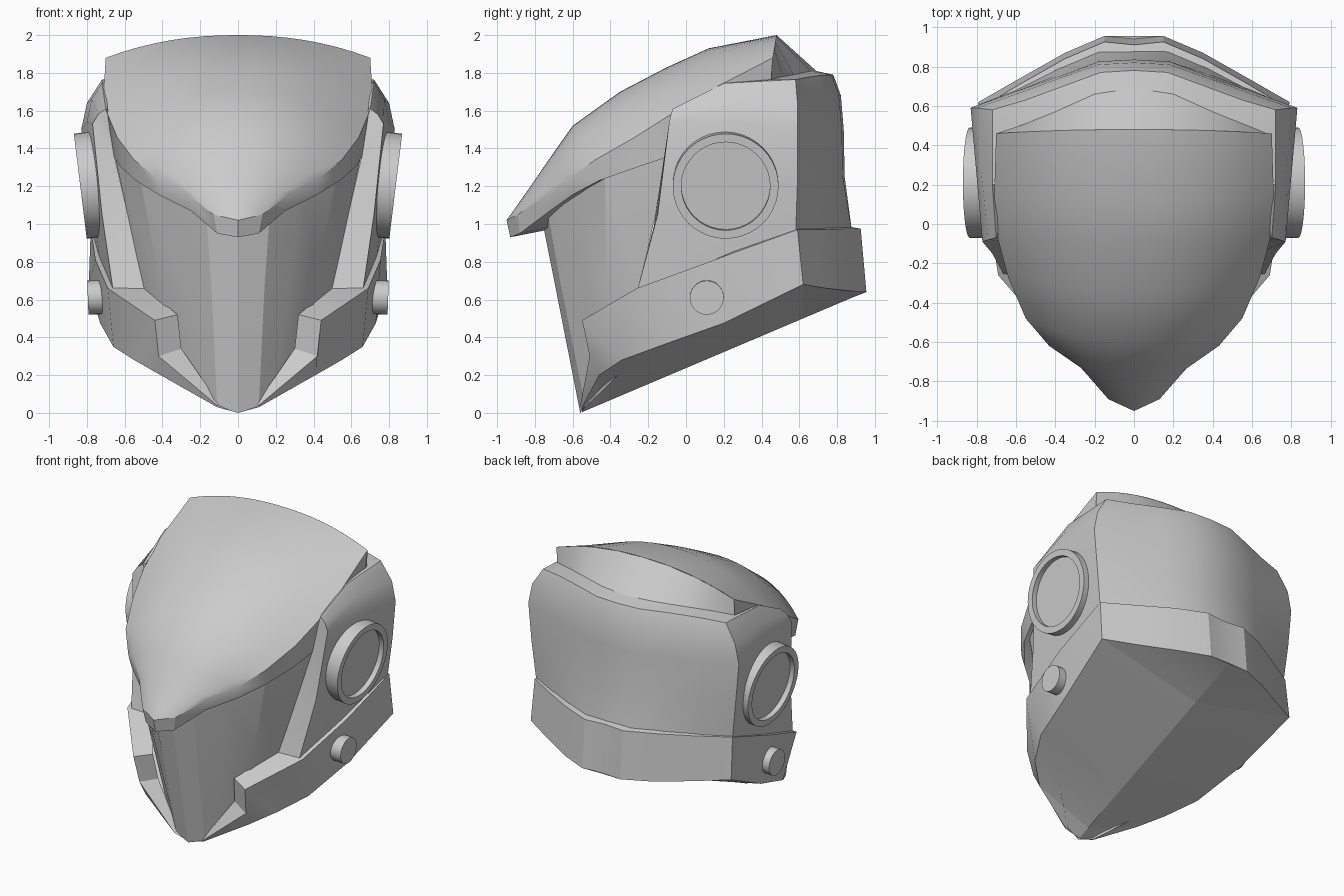
import bpy, bmesh
from math import sin, cos, pi, radians


def finish(name, bm, angle=28):
    bmesh.ops.remove_doubles(bm, verts=bm.verts, dist=0.0005)
    bmesh.ops.recalc_face_normals(bm, faces=bm.faces)
    me = bpy.data.meshes.new(name)
    bm.to_mesh(me)
    bm.free()
    ob = bpy.data.objects.new(name, me)
    bpy.context.collection.objects.link(ob)
    bpy.ops.object.select_all(action='DESELECT')
    ob.select_set(True)
    bpy.context.view_layer.objects.active = ob
    bpy.ops.object.shade_smooth_by_angle(angle=radians(angle))
    return ob


def skin(bm, rows, closed=False):
    """Join neighbouring rows of points with quads."""
    vs = [[bm.verts.new(p) for p in r] for r in rows]
    n = len(vs[0])
    for a, b in zip(vs, vs[1:]):
        for i in range(n if closed else n - 1):
            j = (i + 1) % n
            bm.faces.new((a[i], a[j], b[j], b[i]))


def half_loft(name, rows, angle=28):
    """Skin rows that run from the centre line outward, mirrored over x."""
    bm = bmesh.new()
    skin(bm, [[(-x, y, z) for x, y, z in reversed(r)] + list(r) for r in rows])
    bmesh.ops.dissolve_degenerate(bm, dist=0.0005, edges=bm.edges)
    return finish(name, bm, angle)


def lathe(name, side, centre, tilt, profile, n=40):
    """Turned part on the side of the head; profile is (radius, depth)."""
    t = radians(tilt)
    cx, cy, cz = centre
    rows = []
    for r, h in profile:
        ring = []
        for i in range(n):
            a = 2 * pi * i / n
            u = r * cos(a)
            ring.append((side * (cx + h * cos(t) + u * sin(t)),
                         cy + r * sin(a), cz - h * sin(t) + u * cos(t)))
        rows.append(ring)
    bm = bmesh.new()
    skin(bm, rows, closed=True)
    finish(name, bm)


# Crown: centre profile (y, z), outer edge and brow lip under it
centre = [(-.95, 1.02), (-.90, 1.09), (-.83, 1.19), (-.72, 1.35), (-.60, 1.52),
          (-.35, 1.70), (-.10, 1.83), (.12, 1.93), (.48, 2.0)]
edge = [(0, -.95, 1.02), (.13, -.89, 1.05), (.27, -.73, 1.16), (.43, -.62, 1.24),
        (.55, -.48, 1.34), (.64, -.27, 1.46), (.69, -.08, 1.58), (.71, .15, 1.72),
        (.70, .46, 1.88)]
lip = [(0, -.93, .93), (.11, -.88, .95), (.25, -.72, 1.07), (.42, -.60, 1.155),
       (.54, -.46, 1.23), (.62, -.26, 1.30), (.66, -.08, 1.36), (.67, .15, 1.60),
       (.69, .45, 1.76)]
rows = []
for (cy, cz), (ex, ey, ez), (lx, ly, lz) in zip(centre, edge, lip):
    row = []
    for k in range(9):
        s = k / 8
        w = s ** 2.2
        row.append((ex * s, cy + (ey - cy) * w, cz + (ez - cz) * w))
    row += [(lx, ly, lz), (lx * .8, .2 + (ly - .2) * .82, lz + .04)]
    rows.append(row)
half_loft("crown", rows)

# Rear slope of the crown
base = [(0, .69, 1.81), (.20, .66, 1.81), (.40, .57, 1.79), (.55, .51, 1.78), (.70, .45, 1.765)]
rim = [(x, .48 - .02 * (x / .7) ** 2.2, 2 - .12 * (x / .7) ** 2.2) for x, y, z in base]
half_loft("crown_back", [rim, base])

# Back shell wrapping into the ear panels: back centre -> corner -> side -> front edge
shell = [
    base + [(.70, .20, 1.74), (.69, -.05, 1.61), (.66, -.05, 1.50)],
    [(0, .78, 1.79), (.17, .77, 1.79), (.36, .70, 1.785), (.55, .63, 1.775), (.72, .58, 1.765),
     (.72, .20, 1.745), (.70, -.07, 1.61), (.66, -.07, 1.48)],
    [(0, .82, 1.68), (.18, .81, 1.68), (.38, .74, 1.67), (.60, .66, 1.66), (.80, .59, 1.64),
     (.775, .25, 1.66), (.74, -.08, 1.58), (.66, -.09, 1.42)],
    [(0, .835, 1.50), (.18, .825, 1.50), (.38, .75, 1.50), (.61, .67, 1.50), (.83, .59, 1.50),
     (.80, .25, 1.54), (.77, -.09, 1.53), (.65, -.10, 1.34)],
    [(0, .84, 1.25), (.18, .83, 1.25), (.38, .76, 1.25), (.60, .68, 1.24), (.805, .59, 1.23),
     (.775, .23, 1.18), (.72, -.15, 1.05), (.57, -.17, .99)],
    [(0, .88, .95), (.17, .88, .95), (.36, .80, .95), (.57, .69, .94), (.77, .58, .93),
     (.73, .20, .79), (.66, -.26, .64), (.485, -.26, .64)],
]
half_loft("back_and_ear_shell", shell, 24)

# Face plate with a flat middle strip, ending in the pointed chin
face = [
    [(0, -.77, 1.06), (.17, -.735, 1.08), (.34, -.61, 1.20), (.53, -.43, 1.30), (.66, -.08, 1.40)],
    [(0, -.69, .66), (.14, -.66, .66), (.27, -.56, .66), (.41, -.42, .66), (.50, -.25, .66)],
    [(0, -.56, 0), (.11, -.535, .03), (.20, -.46, .10), (.33, -.36, .20), (.42, -.20, .30)],
]
half_loft("face_plate", face, 20)

# Jaw guard: from the back centre round to the chin prongs
inner = [(0, .84, .99), (.15, .84, .99), (.33, .76, .99), (.53, .66, .985), (.70, .54, .98),
         (.64, .15, .81), (.49, -.25, .66), (.32, -.50, .52), (.30, -.47, .34), (.10, -.53, .05)]
top = [(0, .91, .975), (.15, .925, .975), (.35, .84, .975), (.58, .71, .97), (.78, .59, .97),
       (.755, .15, .81), (.69, -.26, .66), (.44, -.55, .49), (.42, -.51, .30), (.11, -.56, .04)]
low = [(0, .94, .64), (.15, .955, .64), (.35, .87, .645), (.58, .74, .66), (.79, .62, .68),
       (.73, .20, .475), (.66, -.15, .35), (.55, -.34, .28), (.41, -.46, .20), (.11, -.55, .03)]
half_loft("jaw_guard", [inner, top, low])

# Underside: two flat planes meeting at a centre crease
crease = [(0, y, (y + .56) * .64 / 1.51) for x, y, z in low]
half_loft("underside", [[c, p] for c, p in zip(crease, low)], 5)

# Ear discs with recessed centres, and jaw buttons
for side, tag in ((1, "right"), (-1, "left")):
    lathe("ear_disc_" + tag, side, (.835, .21, 1.20), 7,
          [(.28, -.12), (.28, 0), (.235, 0), (.235, -.035), (0, -.035)])
    lathe("jaw_button_" + tag, side, (.795, .11, .61), 2,
          [(.09, -.09), (.09, 0), (0, 0)], 28)
